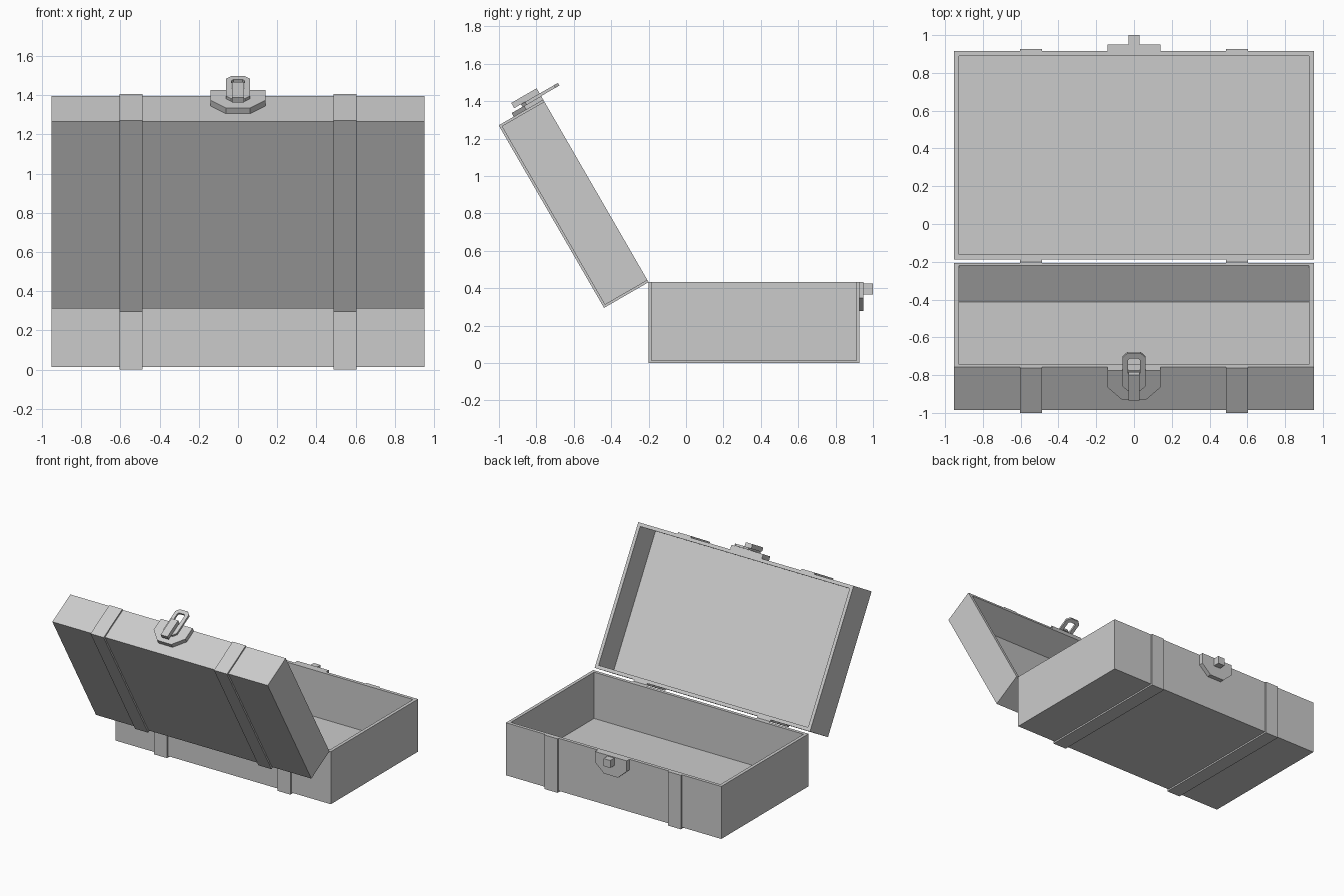
import bpy, bmesh, math
from mathutils import Matrix, Vector

cube = bpy.data.objects.get("Cube")
if cube:
    bpy.data.objects.remove(cube, do_unlink=True)

GREY = (0.6, 0.6, 0.6, 1)
mat = bpy.data.materials.new("plain grey")
mat.use_nodes = True
mat.diffuse_color = GREY
mat.node_tree.nodes["Principled BSDF"].inputs["Base Color"].default_value = GREY

# Each half is built in a hinge frame: y runs from hinge to latch, z from rim to shell
HINGE = Matrix.Translation((0, -0.2, 0.432))
BASE = HINGE @ Matrix.Scale(-1, 4, (0, 0, 1))
LID = HINGE @ Matrix.Rotation(math.radians(120), 4, 'X')
SKIN = 0.012
FRONT = 1.115


def finish(bm, name, frame):
    bm.transform(frame)
    bmesh.ops.recalc_face_normals(bm, faces=bm.faces)
    mesh = bpy.data.meshes.new(name)
    bm.to_mesh(mesh)
    bm.free()
    mesh.materials.append(mat)
    obj = bpy.data.objects.new(name, mesh)
    bpy.context.collection.objects.link(obj)
    return obj


def extrude(bm, faces, offset):
    geo = bmesh.ops.extrude_face_region(bm, geom=faces)["geom"]
    verts = [g for g in geo if isinstance(g, bmesh.types.BMVert)]
    bmesh.ops.translate(bm, verts=verts, vec=offset)


def prism(name, points, offset, frame):
    bm = bmesh.new()
    face = bm.faces.new([bm.verts.new(p) for p in points])
    extrude(bm, [face], Vector(offset))
    return finish(bm, name, frame)


def box(name, low, high, frame):
    (x0, y0, z0), (x1, y1, z1) = low, high
    points = [(x0, y0, z0), (x1, y0, z0), (x1, y0, z1), (x0, y0, z1)]
    return prism(name, points, (0, y1 - y0, 0), frame)


def tray(name, depth, floor, frame):
    # Hollow shell: inset the rim face and sink it to the floor
    bm = bmesh.new()
    bmesh.ops.create_cube(bm, size=1)
    size = (1.906, FRONT - SKIN, depth)
    bmesh.ops.scale(bm, verts=bm.verts, vec=size)
    bmesh.ops.translate(bm, verts=bm.verts, vec=(0, (FRONT + SKIN) / 2, depth / 2))
    rim = min(bm.faces, key=lambda f: f.calc_center_median().z)
    bmesh.ops.inset_region(bm, faces=[rim], thickness=0.037)
    inner = bmesh.ops.extrude_discrete_faces(bm, faces=[rim])["faces"][0]
    bmesh.ops.translate(bm, verts=inner.verts, vec=(0, 0, depth - floor))
    return finish(bm, name, frame)


def strap(name, x, depth, frame):
    # U-shaped band around hinge side, shell and latch side
    end = FRONT + SKIN
    inner = depth - SKIN
    profile = [(0, 0), (0, depth), (end, depth), (end, 0),
               (FRONT, 0), (FRONT, inner), (SKIN, inner), (SKIN, 0)]
    prism(name, [(x - 0.058, y, z) for y, z in profile], (0.116, 0, 0), frame)


def latch_plate(name, height, shoulder, frame):
    half = [(0.14, 0), (0.14, shoulder), (0.062, height)]
    outline = half + [(-x, z) for x, z in reversed(half)]
    prism(name, [(x, FRONT, z) for x, z in outline], (0, 0.034, 0), frame)


def ring(width, top, bottom, cut):
    half = [(width - cut, top), (width, top + cut), (width, bottom - cut), (width - cut, bottom)]
    return half + [(-x, z) for x, z in reversed(half)]


def clasp_loop(name, frame):
    # Flat chamfered ring that drops over the catch
    bm = bmesh.new()
    rings = []
    for outline in (ring(0.06, -0.113, 0.115, 0.025), ring(0.032, -0.082, 0.02, 0.01)):
        rings.append([bm.verts.new((x, 1.149, z)) for x, z in outline])
    outer, inner = rings
    faces = []
    for i in range(len(outer)):
        j = (i + 1) % len(outer)
        faces.append(bm.faces.new((outer[i], outer[j], inner[j], inner[i])))
    extrude(bm, faces, Vector((0, 0.016, 0)))
    return finish(bm, name, frame)


# Shells and straps
for part, depth, floor, frame in (("base", 0.432, 0.05, BASE), ("lid", 0.275, 0.04, LID)):
    tray(part + "_shell", depth - SKIN, floor, frame)
    for side, x in (("left", 0.546), ("right", -0.546)):
        strap(f"{part}_strap_{side}", x, depth, frame)

# Latch
latch_plate("base_latch_plate", 0.155, 0.085, BASE)
box("base_catch", (-0.03, 1.149, 0.007), (0.03, 1.2, 0.067), BASE)
latch_plate("lid_latch_plate", 0.182, 0.105, LID)
clasp_loop("clasp_loop", LID)
box("clasp_lever", (-0.03, 1.165, 0.0), (0.03, 1.197, 0.157), LID)
